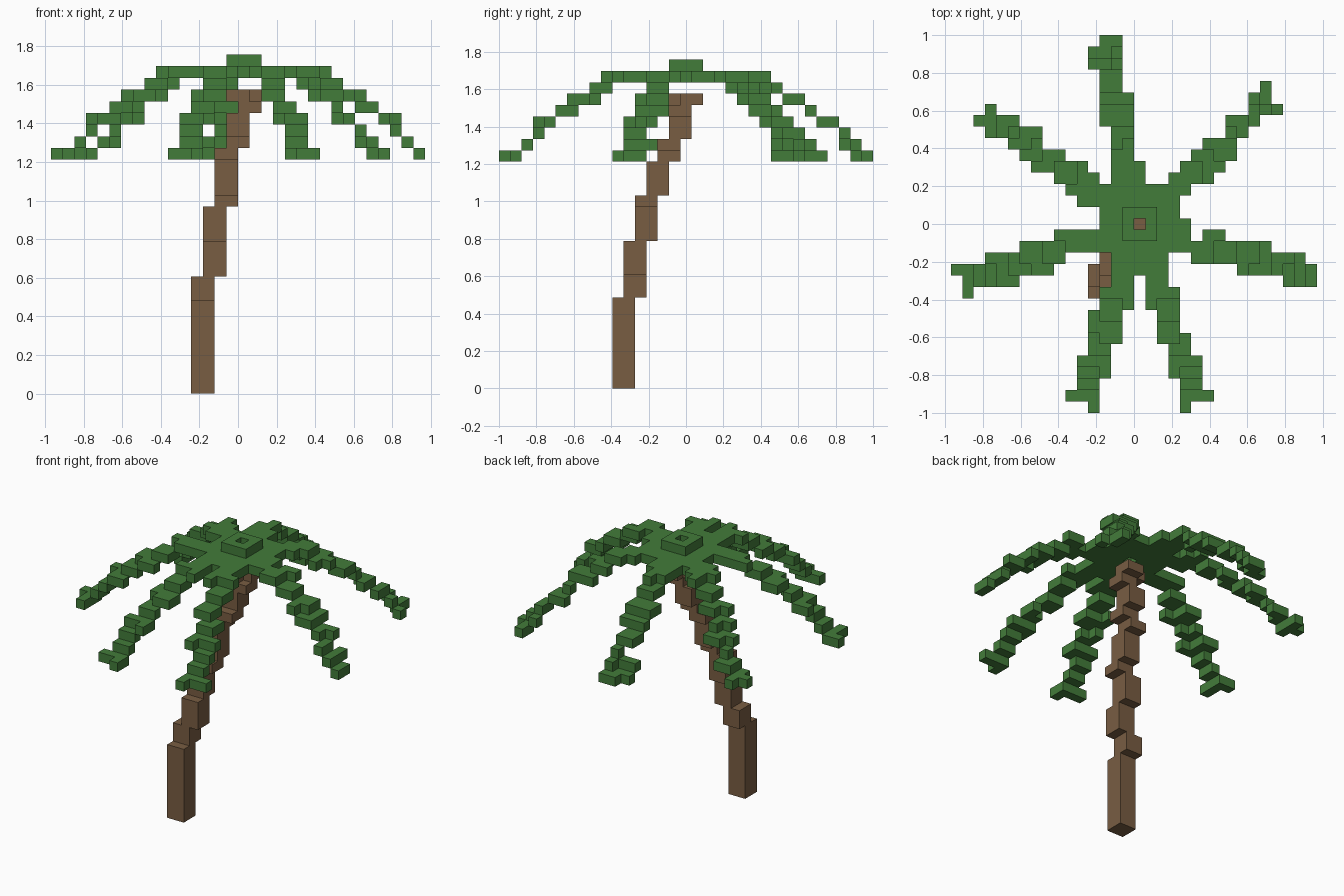
import bpy
import bmesh
from math import hypot
from mathutils import Vector

cube = bpy.data.objects.get("Cube")
if cube:
    bpy.data.objects.remove(cube, do_unlink=True)

UNIT = 2 / 33  # edge of one block


def make_material(name, colour):
    mat = bpy.data.materials.new(name)
    mat.use_nodes = True
    mat.diffuse_color = (*colour, 1)
    mat.node_tree.nodes["Principled BSDF"].inputs["Base Color"].default_value = (*colour, 1)
    return mat


green = make_material("leaf green", (0.055, 0.2, 0.042))
brown = make_material("bark brown", (0.19, 0.11, 0.055))


def block(xs, ys, zs):
    """All cells in a box given as inclusive (low, high) pairs."""
    return {(x, y, z)
            for x in range(xs[0], xs[1] + 1)
            for y in range(ys[0], ys[1] + 1)
            for z in range(zs[0], zs[1] + 1)}


def build_blocks(name, cells, material):
    """Mesh of the outer faces of a set of unit blocks."""
    bm = bmesh.new()
    for cell in sorted(cells):
        centre = Vector(cell) + Vector((0.5, 0, 0.5))
        for axis in range(3):
            for side in (-1, 1):
                step = Vector((0, 0, 0))
                step[axis] = side
                if tuple(int(c) for c in Vector(cell) + step) in cells:
                    continue
                u = Vector((0, 0, 0))
                u[(axis + 1) % 3] = 0.5
                v = step.cross(u)
                middle = centre + step / 2
                corners = (middle - u - v, middle + u - v, middle + u + v, middle - u + v)
                bm.faces.new([bm.verts.new(c * UNIT) for c in corners])
    bmesh.ops.remove_doubles(bm, verts=bm.verts, dist=UNIT / 100)
    mesh = bpy.data.meshes.new(name)
    bm.to_mesh(mesh)
    bm.free()
    mesh.materials.append(material)
    obj = bpy.data.objects.new(name, mesh)
    bpy.context.collection.objects.link(obj)
    return obj


# Leaning trunk: a two by two column that shifts sideways at set heights
X_SHIFTS = (10, 16, 21, 24)
Y_SHIFTS = (8, 13, 17, 20, 22, 25)
trunk = set()
for z in range(26):
    x = -4 + sum(z >= s for s in X_SHIFTS)
    y = -6 + sum(z >= s for s in Y_SHIFTS)
    trunk |= block((x, x + 1), (y, y + 1), (z, z))
trunk |= block((-1, 0), (-1, 0), (25, 25))
build_blocks("trunk", trunk, brown)

# Flat crown with a raised cap, both open in the middle
crown = block((-3, 3), (-2, 3), (27, 27)) | block((4, 4), (-2, 0), (27, 27))
crown |= block((-2, 2), (-4, -3), (27, 27)) | block((-1, 1), (-1, 1), (28, 28))
crown -= block((0, 0), (0, 0), (27, 28))
build_blocks("crown", crown, green)

# Fronds droop one layer each time the distance from the centre passes a limit
DROOP = (7.2, 8.9, 10.7, 11.8, 13.45, 14.2, 15.2)


def build_frond(name, along_y, first, spans):
    """Strips side by side; each span is the (low, high) run of one strip."""
    cells = set()
    for row, (low, high) in enumerate(spans, first):
        for run in range(low, high + 1):
            x, y = (row, run) if along_y else (run, row)
            z = 27 - sum(hypot(x, y) > limit for limit in DROOP)
            cells.add((x, y, z))
    build_blocks(name, cells - crown, green)


build_frond("back_frond", True, -4,
            [(14, 15), (9, 16), (4, 16), (4, 11), (4, 5)])
build_frond("left_frond", False, -5,
            [(13, 15), (9, 15), (5, 14), (4, 11), (6, 7)])
build_frond("right_frond", False, -6,
            [(-15, -15), (-15, -11), (-16, -8), (-13, -7), (-10, -3), (-7, -3)])
build_frond("front_right_frond", True, -6,
            [(-15, -15), (-15, -12), (-16, -8), (-13, -6), (-10, -4), (-7, -4)])
build_frond("front_left_frond", True, 1,
            [(-7, -4), (-10, -4), (-13, -6), (-16, -10), (-15, -12), (-15, -15)])
build_frond("back_left_frond", False, 2,
            [(3, 3), (3, 4), (3, 6), (4, 7), (5, 8), (6, 8),
             (8, 9), (8, 10), (10, 12), (10, 11), (11, 11)])
build_frond("back_right_frond", False, 2,
            [(-5, -3), (-6, -3), (-7, -4), (-9, -5), (-10, -7),
             (-11, -9), (-13, -9), (-14, -11), (-13, -13)])
